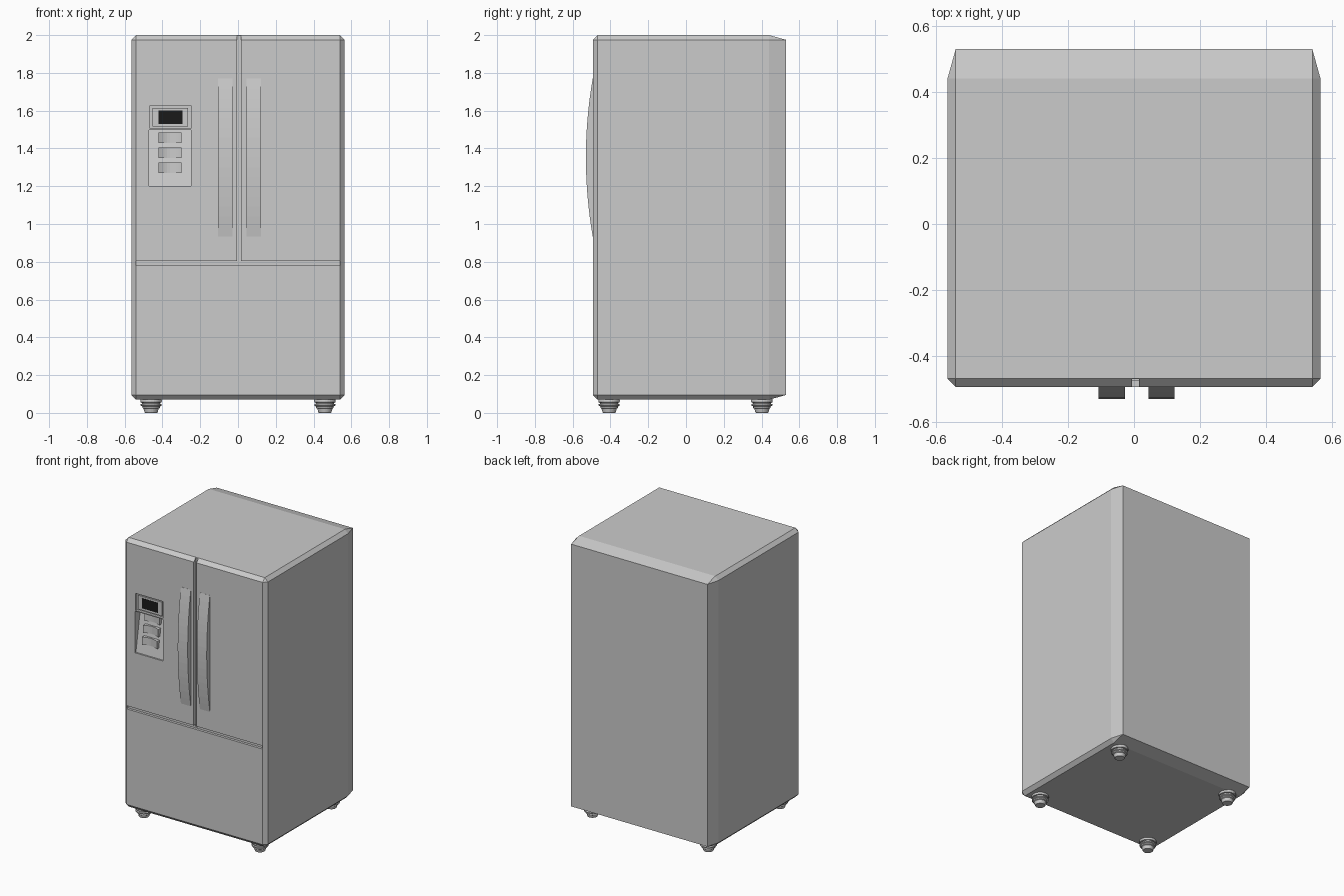
import bpy, bmesh, math

if "Cube" in bpy.data.objects:
    bpy.data.objects.remove(bpy.data.objects["Cube"])


def finish(bm, name):
    bmesh.ops.recalc_face_normals(bm, faces=bm.faces[:])
    me = bpy.data.meshes.new(name)
    bm.to_mesh(me)
    bm.free()
    ob = bpy.data.objects.new(name, me)
    bpy.context.collection.objects.link(ob)
    return ob


def box_bm(x0, x1, y0, y1, z0, z1):
    bm = bmesh.new()
    bmesh.ops.create_cube(bm, size=1)
    for v in bm.verts:
        v.co = (x1 if v.co.x > 0 else x0, y1 if v.co.y > 0 else y0, z1 if v.co.z > 0 else z0)
    return bm


def box(name, *dims):
    return finish(box_bm(*dims), name)


def prism(name, pts, vec):
    """Extrude a closed outline of 3D points along vec."""
    bm = bmesh.new()
    f = bm.faces.new([bm.verts.new(p) for p in pts])
    r = bmesh.ops.extrude_face_region(bm, geom=[f])
    verts = [g for g in r["geom"] if isinstance(g, bmesh.types.BMVert)]
    bmesh.ops.translate(bm, verts=verts, vec=vec)
    return finish(bm, name)


def cut(target, cutter):
    m = target.modifiers.new("cut", 'BOOLEAN')
    m.operation, m.solver, m.object = 'DIFFERENCE', 'EXACT', cutter
    bpy.context.view_layer.objects.active = target
    bpy.ops.object.modifier_apply(modifier=m.name)
    bpy.data.objects.remove(cutter)


# Cabinet: chamfered box, with the rear chamfer stretched backwards
bm = box_bm(-0.565, 0.565, -0.493, 0.465, 0.07, 2.0)
bmesh.ops.bevel(bm, geom=bm.edges[:], offset=0.025, segments=1, affect='EDGES')
for v in bm.verts:
    if v.co.y > 0.46:
        v.co.y = 0.53
cabinet = finish(bm, "cabinet")

# Door gaps
cut(cabinet, box("door_gap", -0.006, 0.015, -0.6, -0.4695, 0.79, 2.1))
cut(cabinet, box("drawer_gap", -0.54, 0.54, -0.6, -0.475, 0.78, 0.803))

# Dispenser: shallow display recess above a sloped bay
cut(cabinet, box("display_recess", -0.467, -0.248, -0.6, -0.475, 1.505, 1.627))
BACK_TOP, BACK_LOW = -0.43, -0.482
cut(cabinet, prism("bay_recess", [(-0.472, -0.6, 1.2), (-0.472, BACK_LOW, 1.2),
                                  (-0.472, BACK_TOP, 1.498), (-0.472, -0.6, 1.498)], (0.224, 0, 0)))
box("display_bezel", -0.453, -0.264, -0.485, -0.47, 1.515, 1.615)
screen = box("display_screen", -0.422, -0.294, -0.487, -0.48, 1.53, 1.602)
mat = bpy.data.materials.new("black_glass")
mat.diffuse_color = (0.01, 0.01, 0.01, 1)
mat.use_nodes = True
mat.node_tree.nodes["Principled BSDF"].inputs["Base Color"].default_value = mat.diffuse_color
screen.data.materials.append(mat)

# Dispenser paddles with a concave front
for i, z in enumerate((1.27, 1.35, 1.43)):
    back = BACK_LOW + (BACK_TOP - BACK_LOW) * (z + 0.055 - 1.2) / 0.298 + 0.005
    front = BACK_LOW + (BACK_TOP - BACK_LOW) * (z - 1.2) / 0.298 - 0.02
    pts = [(-0.42, back, z)]
    for k in range(9):
        t = k / 8
        pts.append((-0.42 + 0.12 * t, front + 0.018 * math.sin(math.pi * t), z))
    pts.append((-0.30, back, z))
    prism(f"dispenser_paddle_{i + 1}", pts, (0, 0, 0.055))

# Bowed door handles
N = 16
for side, x in (("left", -0.107), ("right", 0.044)):
    arc = [(x, -0.494 - 0.036 * (1 - (2 * k / N - 1) ** 2), 0.935 + 0.835 * k / N)
           for k in range(N + 1)]
    prism(f"{side}_handle", [(x, -0.485, 0.935)] + arc + [(x, -0.485, 1.77)], (0.079, 0, 0))

# Ribbed levelling feet, turned from a profile
PROFILE = [(0, 0.075), (0.055, 0.075), (0.057, 0.062), (0.055, 0.055), (0.047, 0.053),
           (0.047, 0.049), (0.055, 0.046), (0.055, 0.038), (0.046, 0.034), (0.046, 0.026),
           (0.04, 0.022), (0.035, 0.004), (0.032, 0.0), (0, 0)]
for sx, lr in ((-1, "left"), (1, "right")):
    for y, fb in ((-0.407, "front"), (0.402, "back")):
        bm = bmesh.new()
        vs = [bm.verts.new((r, 0, z)) for r, z in PROFILE]
        es = [bm.edges.new(p) for p in zip(vs, vs[1:])]
        bmesh.ops.spin(bm, geom=vs + es, cent=(0, 0, 0), axis=(0, 0, 1),
                       angle=math.tau, steps=24, use_merge=True)
        bmesh.ops.remove_doubles(bm, verts=bm.verts[:], dist=1e-5)
        foot = finish(bm, f"{fb}_{lr}_foot")
        foot.location = (sx * 0.46, y, 0)
